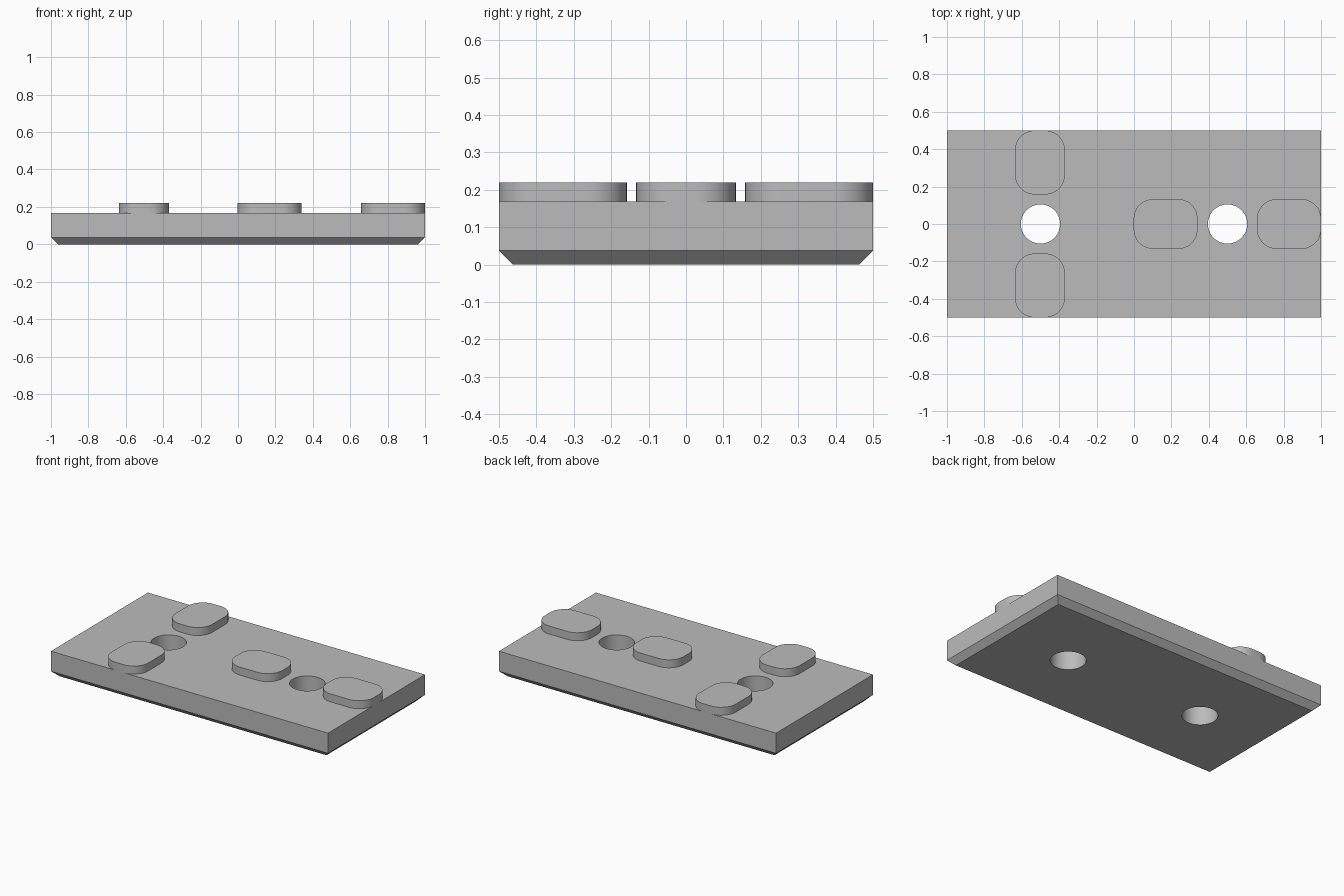
import bpy, bmesh
from math import pi, cos, sin

if "Cube" in bpy.data.objects:
    bpy.data.objects.remove(bpy.data.objects["Cube"])

grey = bpy.data.materials.new("plain grey")
grey.use_nodes = True
colour = (0.5, 0.5, 0.5, 1)
grey.diffuse_color = colour
grey.node_tree.nodes["Principled BSDF"].inputs["Base Color"].default_value = colour

PLATE_TOP, STUD_TOP, CHAMFER = 0.168, 0.22, 0.037


def loft(name, rings):
    """Closed solid through matching outlines, bottom to top."""
    bm = bmesh.new()
    loops = [[bm.verts.new(p) for p in ring] for ring in rings]
    for low, high in zip(loops, loops[1:]):
        for i in range(len(low)):
            j = (i + 1) % len(low)
            bm.faces.new((low[i], low[j], high[j], high[i]))
    bm.faces.new(loops[0][::-1])
    bm.faces.new(loops[-1])
    mesh = bpy.data.meshes.new(name)
    bm.to_mesh(mesh)
    bm.free()
    mesh.materials.append(grey)
    obj = bpy.data.objects.new(name, mesh)
    bpy.context.collection.objects.link(obj)
    return obj


def rounded(cx, cy, half_x, half_y, r, z, steps=12):
    """Rounded rectangle outline; equal half sizes and radius give a circle."""
    points = []
    for k, (sx, sy) in enumerate(((1, 1), (-1, 1), (-1, -1), (1, -1))):
        for i in range(steps + (half_x > r)):
            a = (k + i / steps) * pi / 2
            points.append((cx + sx * (half_x - r) + r * cos(a),
                           cy + sy * (half_y - r) + r * sin(a), z))
    return points


def rectangle(x, y, z):
    return [(-x, -y, z), (x, -y, z), (x, y, z), (-x, y, z)]


def smooth(obj):
    bpy.ops.object.select_all(action="DESELECT")
    obj.select_set(True)
    bpy.context.view_layer.objects.active = obj
    bpy.ops.object.shade_smooth_by_angle(angle=0.5)


# Base plate with a chamfered underside
plate = loft("base_plate", [rectangle(1 - CHAMFER, 0.5 - CHAMFER, 0),
                            rectangle(1, 0.5, CHAMFER),
                            rectangle(1, 0.5, PLATE_TOP)])

# Two round through holes
for side in (-1, 1):
    drill = loft("hole_cutter", [rounded(side * 0.5, 0, 0.105, 0.105, 0.105, z)
                                 for z in (-0.1, 0.3)])
    cut = plate.modifiers.new("hole", "BOOLEAN")
    cut.operation, cut.object, cut.solver = "DIFFERENCE", drill, "EXACT"
    bpy.context.view_layer.objects.active = plate
    bpy.ops.object.modifier_apply(modifier=cut.name)
    bpy.data.objects.remove(drill)
smooth(plate)

# Raised oblong studs, a pair around each hole
LONG, SHORT, RADIUS = 0.171, 0.133, 0.105
for name, x, y, hx, hy in (("back_stud", -0.503, 0.329, SHORT, LONG),
                           ("front_stud", -0.503, -0.329, SHORT, LONG),
                           ("middle_stud", 0.169, 0, LONG, SHORT),
                           ("end_stud", 0.829, 0, LONG, SHORT)):
    smooth(loft(name, [rounded(x, y, hx, hy, RADIUS, z)
                       for z in (PLATE_TOP - 0.01, STUD_TOP)]))
